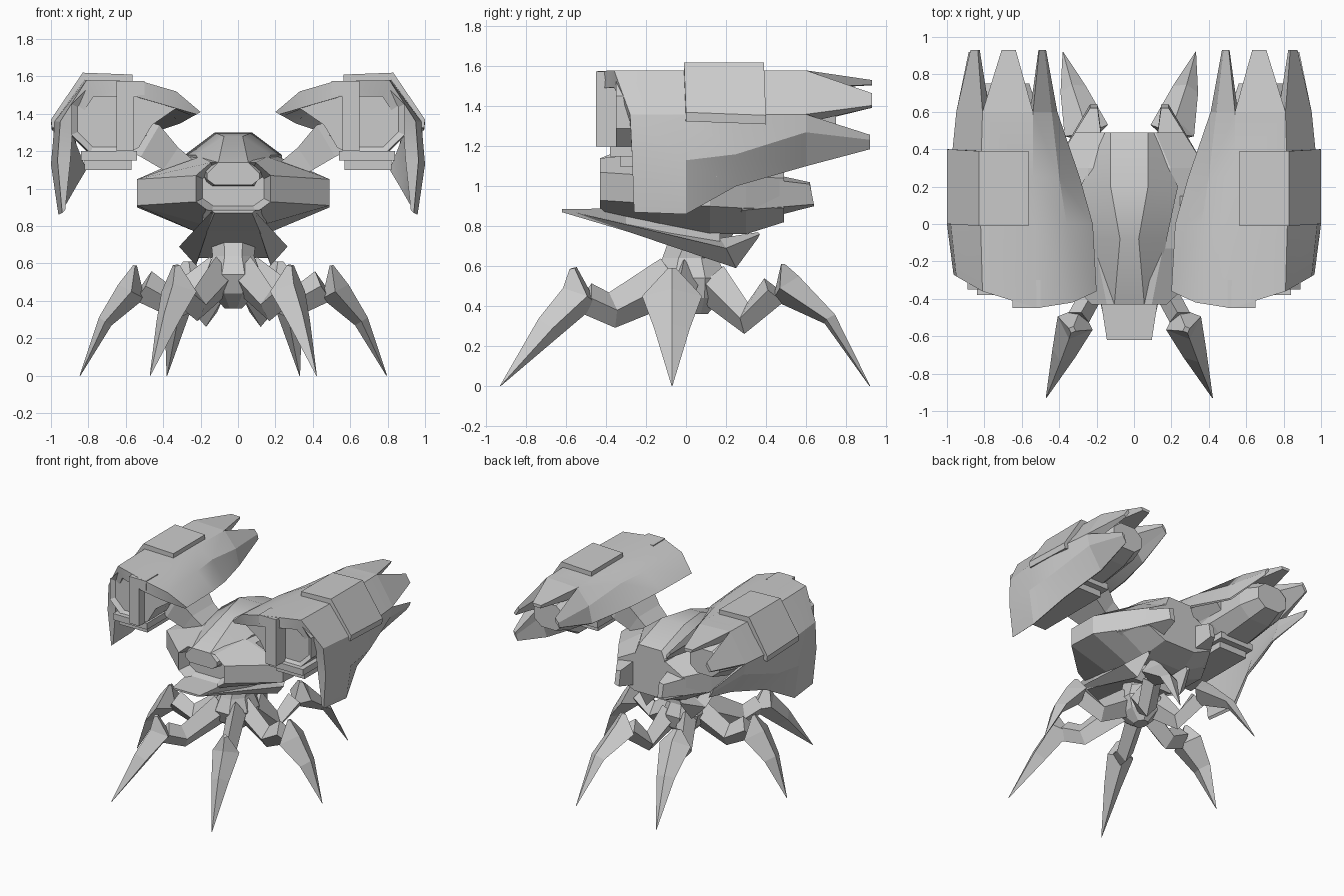
import bpy, bmesh, math
from mathutils import Vector as V

CX = -0.025                      # centre line of body and legs
grey = bpy.data.materials.new("light grey")
grey.diffuse_color = (0.6, 0.6, 0.6, 1)


def finish(name, bm, smooth=None):
    bmesh.ops.recalc_face_normals(bm, faces=bm.faces)
    me = bpy.data.meshes.new(name)
    bm.to_mesh(me)
    bm.free()
    me.materials.append(grey)
    ob = bpy.data.objects.new(name, me)
    bpy.context.collection.objects.link(ob)
    if smooth:
        bpy.ops.object.select_all(action='DESELECT')
        ob.select_set(True)
        bpy.context.view_layer.objects.active = ob
        bpy.ops.object.shade_smooth_by_angle(angle=math.radians(smooth))
    return ob


def loft(name, rings, smooth=None, inset=None, depth=0.024):
    """Skin closed rings of points, cap both ends, optionally recess the first cap."""
    bm = bmesh.new()
    rows = [[bm.verts.new(p) for p in r] for r in rings]
    n = len(rows[0])
    for a, b in zip(rows, rows[1:]):
        for i in range(n):
            j = (i + 1) % n
            bm.faces.new((a[i], a[j], b[j], b[i]))
    front = bm.faces.new(rows[0])
    back = bm.faces.new(rows[-1])
    bmesh.ops.recalc_face_normals(bm, faces=bm.faces)
    if inset:
        bmesh.ops.inset_region(bm, faces=[front], thickness=inset, depth=-depth)
    elif n > 8:
        bmesh.ops.triangulate(bm, faces=[front, back])
    return finish(name, bm, smooth)


def flip(rings, s, c=0.0):
    return [[(c + s * p[0], p[1], p[2]) for p in r] for r in rings]


def pair(name, rings, c=0.0, **kw):
    for s, side in ((1, "right"), (-1, "left")):
        loft(side + "_" + name, flip(rings, s, c), **kw)


def box(x0, x1, y0, y1, z0, z1):
    return [[(x0, y, z0), (x1, y, z0), (x1, y, z1), (x0, y, z1)] for y in (y0, y1)]


def octagon(y, w, lo, hi, tw, tz, bw, bz):
    half = [(bw, bz), (w, lo), (w, hi), (tw, tz)]
    return [(x, y, z) for x, z in half] + [(-x, y, z) for x, z in reversed(half)]


# Central hull with recessed nose panel
loft("hull", flip([
    octagon(-0.43, 0.20, 0.93, 1.07, 0.12, 1.14, 0.12, 0.87),
    octagon(-0.13, 0.515, 0.91, 1.05, 0.18, 1.17, 0.17, 0.81),
    octagon(0.12, 0.515, 0.90, 1.05, 0.22, 1.18, 0.18, 0.76),
    octagon(0.30, 0.41, 0.89, 1.05, 0.22, 1.18, 0.18, 0.76),
    octagon(0.49, 0.29, 0.89, 1.04, 0.14, 1.12, 0.14, 0.82)], 1, CX), inset=0.04, depth=0.09)

# Raised spine on top of the hull
loft("spine", flip([
    octagon(-0.43, 0.14, 1.05, 1.08, 0.08, 1.14, 0.1, 1.02),
    octagon(-0.08, 0.20, 1.10, 1.18, 0.05, 1.28, 0.15, 1.0),
    octagon(0.20, 0.26, 1.10, 1.18, 0.10, 1.30, 0.15, 1.0),
    octagon(0.49, 0.13, 1.04, 1.13, 0.10, 1.20, 0.1, 0.95)], 1, CX), smooth=30)

# Rear points of the hull sides
pair("hull_tail", [
    [(0.12, 0.25, 0.80), (0.42, 0.28, 0.88), (0.42, 0.28, 1.05), (0.12, 0.25, 1.10)],
    [(0.17, 0.64, 0.90), (0.21, 0.64, 0.91), (0.21, 0.62, 1.01), (0.17, 0.62, 1.02)]], CX)

# Sloping chin plate with side fins
loft("chin_plate", flip([[(-w, y, t), (w, y, t), (b, y + k, z), (-b, y + k, z)]
     for y, w, t, b, k, z in ((-0.62, 0.12, 0.885, 0.10, 0, 0.87),
                              (-0.30, 0.17, 0.89, 0.14, 0, 0.775),
                              (0.17, 0.19, 0.78, 0.20, 0, 0.63))], 1, CX))
pair("chin_fin", [
    [(0.08, -0.55, 0.87), (0.12, -0.58, 0.875), (0.11, -0.55, 0.86)],
    [(0.14, 0.17, 0.74), (0.29, 0.20, 0.69), (0.20, 0.25, 0.59)],
    [(0.17, 0.36, 0.77), (0.20, 0.37, 0.76), (0.18, 0.36, 0.74)]], CX)

# Lower pedestal and hip joint
rings = []
for z, r, y in ((0.80, 0.14, 0.1), (0.64, 0.12, 0.02), (0.54, 0.16, 0.02),
                (0.44, 0.13, 0.03), (0.36, 0.05, 0.05)):
    rings.append([(CX + r * math.cos(i * math.pi / 4 + math.pi / 8),
                   y + 1.25 * r * math.sin(i * math.pi / 4 + math.pi / 8), z) for i in range(8)])
loft("hip_pedestal", rings)


def leg(name, path):
    """Diamond-section limb through points (x, y, z, half width, half depth)."""
    pts = [V(p[:3]) for p in path]
    side = (pts[-1] - pts[0]).cross(V((0, 0, 1))).normalized()
    rings = []
    for i, p in enumerate(pts):
        t = pts[min(i + 1, len(pts) - 1)] - pts[max(i - 1, 0)]
        up = side.cross(t).normalized()
        w, d = path[i][3:]
        rings.append([p + side * w, p + up * d, p - side * w, p - up * d])
    pair(name, rings, CX)


# Six jointed legs with blade-like feet
leg("front_leg", [(0.07, -0.08, 0.53, 0.07, 0.12), (0.20, -0.37, 0.38, 0.06, 0.09),
                  (0.27, -0.50, 0.44, 0.06, 0.08)])
leg("front_blade", [(0.305, -0.565, 0.59, 0.02, 0.02), (0.29, -0.53, 0.45, 0.10, 0.10),
                    (0.35, -0.69, 0.29, 0.065, 0.07), (0.445, -0.93, 0.0, 0.002, 0.002)])
leg("middle_leg", [(0.07, 0.0, 0.54, 0.07, 0.11), (0.32, -0.04, 0.39, 0.07, 0.09),
                   (0.48, -0.07, 0.48, 0.07, 0.09)])
leg("middle_blade", [(0.525, -0.07, 0.59, 0.02, 0.01), (0.545, -0.07, 0.45, 0.15, 0.08),
                     (0.685, -0.07, 0.29, 0.09, 0.04), (0.82, -0.07, 0.0, 0.002, 0.002)])
leg("rear_leg", [(0.07, 0.12, 0.52, 0.07, 0.11), (0.15, 0.30, 0.34, 0.07, 0.08),
                 (0.22, 0.44, 0.48, 0.07, 0.08)])
leg("rear_blade", [(0.24, 0.485, 0.61, 0.03, 0.01), (0.23, 0.50, 0.49, 0.12, 0.09),
                   (0.30, 0.72, 0.335, 0.07, 0.035), (0.355, 0.92, 0.0, 0.002, 0.002)])

# Curved armour shells: outer arc stations from front to back
front_y = (-0.36, -0.42, -0.45, -0.36, -0.28, -0.27, -0.26)
arcs = [
    (front_y, [(.20, 1.41), (.33, 1.52), (.52, 1.575), (.81, 1.58), (.95, 1.36), (.965, 1.15), (.94, .87)]),
    ((0,) * 7, [(.22, 1.40), (.36, 1.52), (.53, 1.575), (.82, 1.58), (.98, 1.36), (1.0, 1.13), (.96, .86)]),
    ((.25,) * 7, [(.29, 1.36), (.40, 1.51), (.54, 1.575), (.82, 1.58), (.985, 1.36), (.99, 1.16), (.88, 1.0)]),
    ((.6,) * 7, [(.41, 1.32), (.44, 1.45), (.54, 1.57), (.81, 1.58), (.95, 1.36), (.93, 1.27), (.82, 1.10)])]


def arc_points(arc):
    outer = [V((x, y, z)) for y, (x, z) in zip(*arc)]
    inner = []
    for i, p in enumerate(outer):
        k = 0.95 if i in (0, 6) else 0.80
        inner.append(V((0.62 + (p.x - 0.62) * k, p.y, 1.15 + (p.z - 1.15) * k)))
    return outer, inner


rings = []
for arc in arcs:
    o, n = arc_points(arc)
    rings.append(o + n[::-1])
pair("armour_shell", rings, smooth=25)

# Four tapering prongs at the back of each shell
o, n = arc_points(arcs[-1])
for label, ids, tip in (("inner", (0, 1, 2), (.485, .93, 1.43)), ("top", (2, 3), (.67, .93, 1.53)),
                        ("outer", (3, 4), (.855, .93, 1.435)), ("lower", (4, 5, 6), (.87, .92, 1.225))):
    ring = [o[i] for i in ids] + [n[i] for i in reversed(ids)]
    mid = sum((o[i] for i in ids), V()) / len(ids)
    pair(label + "_prong", [ring, [V(tip) + (p - mid) * 0.28 for p in ring]])

# Flat lip at the front of each shell
pair("front_lip", box(.50, .65, -.45, -.30, 1.50, 1.575))

# Raised plate folded over the shell's outer corner
plate = []
for y, k in ((-0.01, 0), (0.39, 0.015)):
    plate.append([(.565, y, 1.61), (.83, y, 1.62), (1.0, y + .01, 1.37 - k), (.995, y + .01, 1.325 - k),
                  (.93, y, 1.33), (.80, y, 1.54), (.565, y, 1.56)])
pair("shoulder_plate", plate)


def core(y, w, h, z):
    return [(0.69 + w * a, y, z + h * b) for a, b in
            ((-.5, -1), (.5, -1), (1, -.45), (1, .45), (.5, 1), (-.5, 1), (-1, .45), (-1, -.45))]


# Machinery inside each shell
pair("pod_core", [core(-.35, .20, .18, 1.37), core(.3, .20, .18, 1.36), core(.60, .18, .15, 1.37),
                  core(.75, .13, .10, 1.36)], inset=0.035)
pair("front_bar", box(.56, .65, -.45, -.30, 1.20, 1.56))
pair("inner_block", [[(.33, y, 1.43), (.46, y, 1.34), (.53, y, 1.22), (.57, y, 1.20), (.57, y, 1.53),
                      (.46, y, 1.52)] for y in (-.385, -.05)] +
     [[(.45, .4, 1.40), (.50, .4, 1.34), (.54, .4, 1.26), (.57, .4, 1.24), (.57, .4, 1.50), (.50, .4, 1.48)]])
pair("upper_lower_rail", box(.54, .84, -.38, .35, 1.15, 1.20))
pair("bottom_rail", box(.57, .82, -.33, .30, 1.10, 1.15))

# Arms joining the hull to the pods
pair("shoulder_arm", [
    [(.20, -.10, 1.12), (.28, -.10, 1.03), (.28, .15, 1.03), (.20, .15, 1.12)],
    [(.32, -.12, 1.22), (.40, -.12, 1.10), (.40, .15, 1.10), (.32, .15, 1.22)],
    [(.42, -.16, 1.34), (.52, -.16, 1.17), (.52, .18, 1.17), (.42, .18, 1.34)],
    [(.56, -.12, 1.38), (.62, -.12, 1.22), (.62, .15, 1.22), (.56, .15, 1.38)]])
